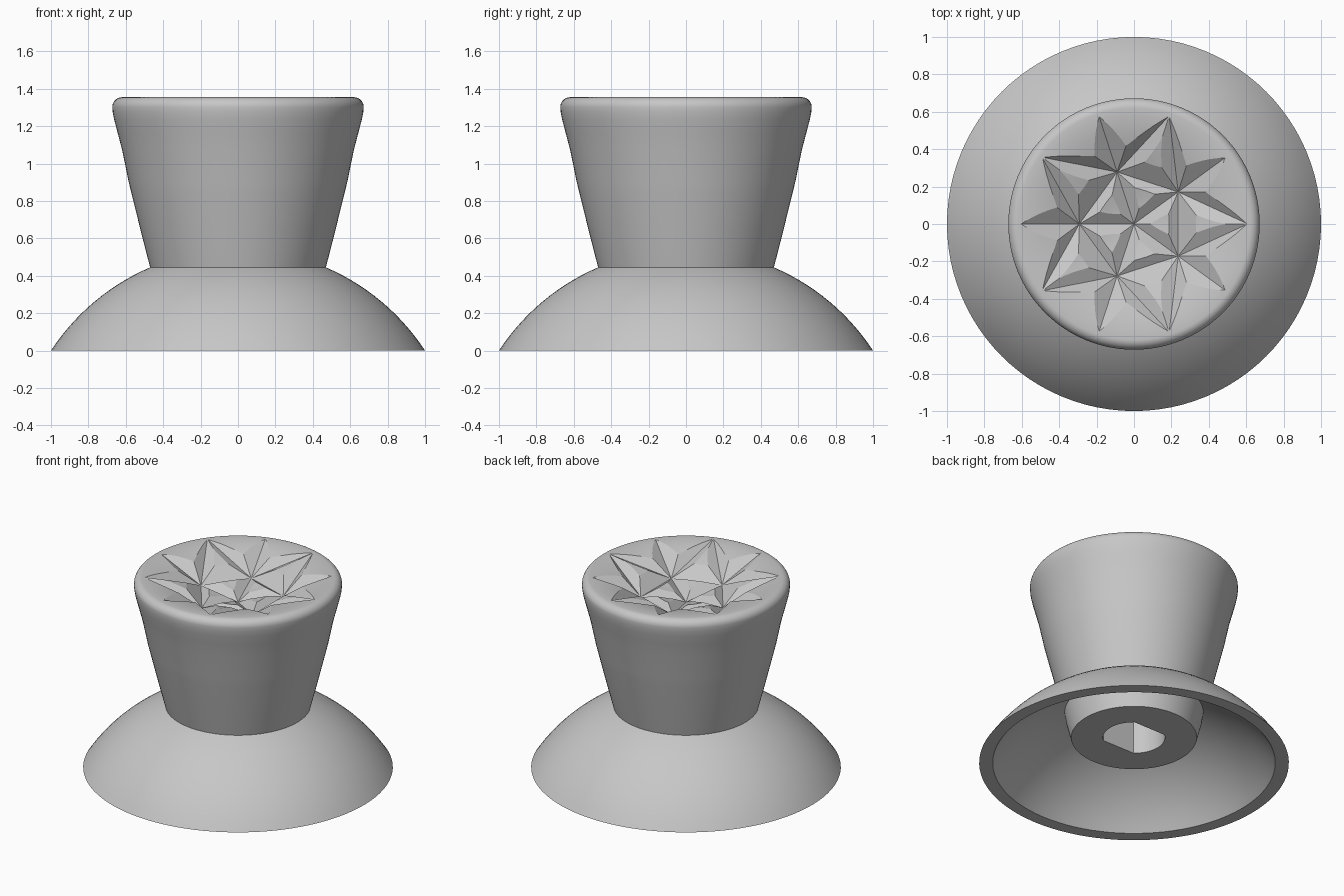
import bpy, bmesh
from math import sin, cos, pi, sqrt, asin, radians
from mathutils import Matrix

cube = bpy.data.objects.get("Cube")
if cube:
    bpy.data.objects.remove(cube, do_unlink=True)

SEGMENTS = 96
TOP = 1.355

grey = bpy.data.materials.new("matte grey")
grey.use_nodes = True
colour = (0.57, 0.57, 0.57, 1)
grey.diffuse_color = colour
grey.node_tree.nodes["Principled BSDF"].inputs["Base Color"].default_value = colour


def finish(name, bm):
    """Turn a bmesh into a named object with outward normals."""
    bmesh.ops.recalc_face_normals(bm, faces=bm.faces)
    mesh = bpy.data.meshes.new(name)
    bm.to_mesh(mesh)
    bm.free()
    mesh.materials.append(grey)
    obj = bpy.data.objects.new(name, mesh)
    bpy.context.collection.objects.link(obj)
    return obj


def lathe(name, profile):
    bm = bmesh.new()
    verts = [bm.verts.new((r, 0, z)) for r, z in profile]
    edges = [bm.edges.new(pair) for pair in zip(verts, verts[1:])]
    bmesh.ops.spin(bm, geom=verts + edges, cent=(0, 0, 0), axis=(0, 0, 1),
                   angle=2 * pi, steps=SEGMENTS, use_duplicate=False)
    bmesh.ops.remove_doubles(bm, verts=bm.verts, dist=0.0002)
    return finish(name, bm)


def polar(r, degrees, z):
    a = radians(degrees)
    return (r * cos(a), r * sin(a), z)


def close_upward(bm, height):
    """Extrude the open border up to a flat lid."""
    border = [e for e in bm.edges if e.is_boundary]
    new = bmesh.ops.extrude_edge_only(bm, edges=border)["geom"]
    for v in new:
        if isinstance(v, bmesh.types.BMVert):
            v.co.z = height
    bmesh.ops.contextual_create(bm, geom=[e for e in new if isinstance(e, bmesh.types.BMEdge)])


def dome(radius, r_start, r_end, steps=14):
    """Points on a spherical skirt between two radii."""
    a, b = asin(r_start / radius), asin(r_end / radius)
    angles = [a + (b - a) * i / steps for i in range(steps + 1)]
    return [(radius * sin(t), max(0, radius * cos(t) - 0.653)) for t in angles]


# Body: hub underside, hollow skirt, flared stem, rounded rim and dished top
hub = [(0, 0.187), (0.406, 0.187), (0.437, 0.31)]
skirt = dome(1.122, 0.448, 0.9125) + dome(1.1943, 1.0, 0.47)
stem = [(0.515, 0.62), (0.568, 0.835), (0.584, 0.9), (0.62, 1.075),
        (0.645, 1.17), (0.662, 1.235), (0.67, 1.275)]
rim = [(0.62 + 0.052 * cos(t), 1.303 + 0.052 * sin(t))
       for t in [i * pi / 16 for i in range(9)]]
dish = []
for i in range(1, 17):
    r = 0.62 * (1 - i / 16)
    dish.append((r, TOP - 0.07 * (1 + cos(pi * r / 0.62))))
body = lathe("thumb_grip", hub + skirt + stem + rim + dish)

# Star pattern cutter: a five-fold triangle net, every triangle raised to a point
bm = bmesh.new()
centre = bm.verts.new((0, 0, TOP - 0.18))
ring = [bm.verts.new(polar(0.292, 36 + 72 * k, TOP - 0.14)) for k in range(5)]
tips = [bm.verts.new(polar(0.608, 36 * k, TOP + 0.002)) for k in range(10)]
for k in range(5):
    here, after = ring[k], ring[(k + 1) % 5]
    a, b, c = (tips[(2 * k + i) % 10] for i in range(3))
    for tri in ((centre, here, after), (here, a, b), (here, b, c), (here, c, after)):
        bm.faces.new(tri)
peaks = bmesh.ops.poke(bm, faces=bm.faces[:])["verts"]
for v in peaks:
    v.co.z += 0.058
close_upward(bm, 1.7)
star_cutter = finish("star_cutter", bm)

# Shaft socket cutter: a round hole with two flats
bm = bmesh.new()
outline = []
for i in range(64):
    x, y, z = polar(0.2, 360 * i / 64, 0.1)
    outline.append(bm.verts.new((x, max(-0.155, min(0.155, y)), z)))
bm.faces.new(outline)
close_upward(bm, 0.75)
socket_cutter = finish("socket_cutter", bm)

# Cut the body, then discard the cutters
bpy.ops.object.select_all(action="DESELECT")
bpy.context.view_layer.objects.active = body
body.select_set(True)
for cutter in (star_cutter, socket_cutter):
    cutter.hide_render = True
    mod = body.modifiers.new(cutter.name, "BOOLEAN")
    mod.operation = "DIFFERENCE"
    mod.solver = "EXACT"
    mod.object = cutter
    bpy.ops.object.modifier_apply(modifier=mod.name)
    bpy.data.objects.remove(cutter, do_unlink=True)
bpy.ops.object.shade_smooth_by_angle(angle=radians(18))
